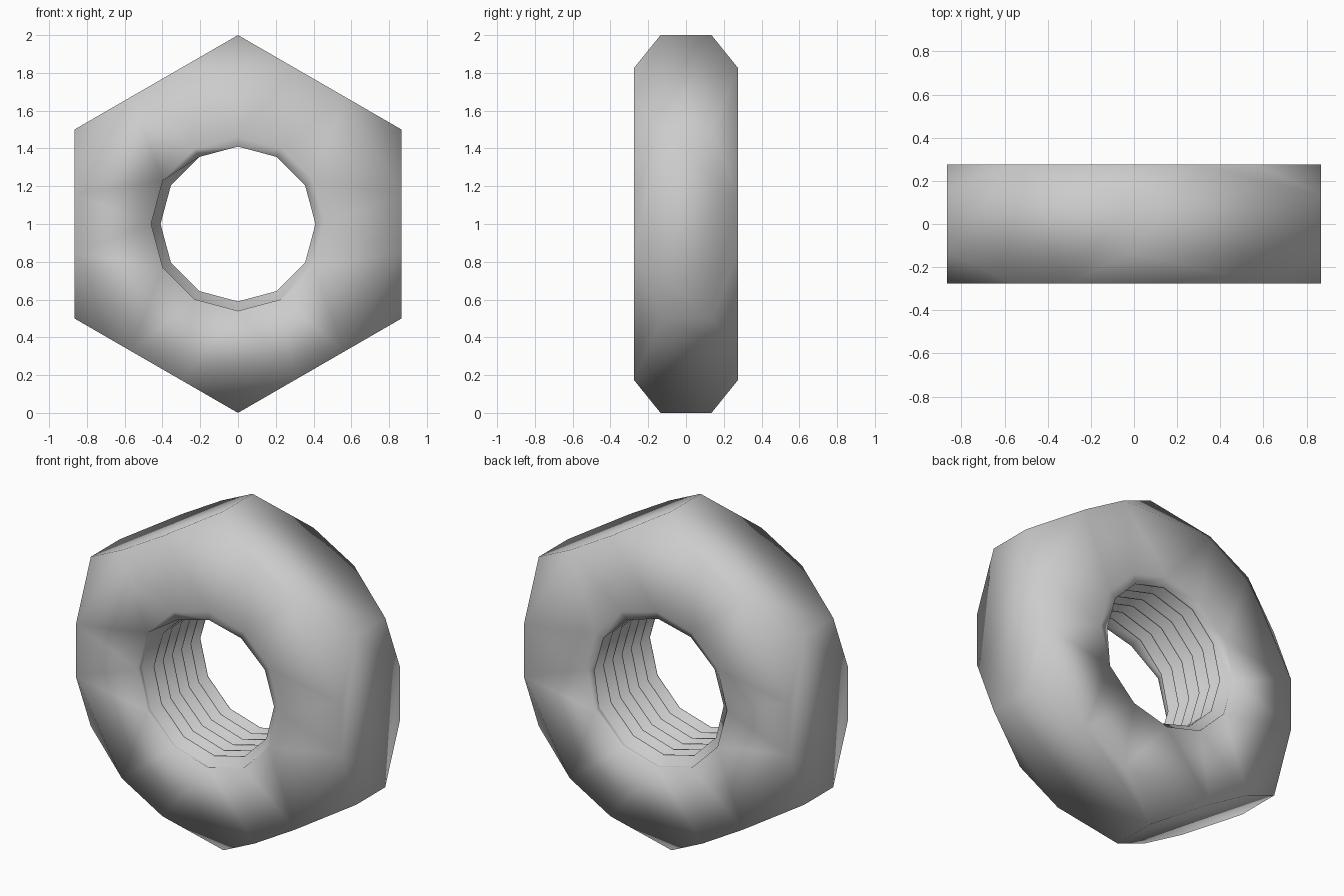
import bpy, bmesh
from math import sin, cos, pi, radians

if "Cube" in bpy.data.objects:
    bpy.data.objects.remove(bpy.data.objects["Cube"])

HALF = 0.275                 # half thickness along y
CORNER_Y = 0.135             # half length of the corner edges
ROOT, CREST = 0.46, 0.41     # thread radii
PITCH = 0.086
SEG = 12

bm = bmesh.new()


def polar(r, deg, y):
    a = radians(deg)
    return bm.verts.new((r * cos(a), y, 1 + r * sin(a)))


def face(*vs):
    bm.faces.new(vs)


# Outer hexagon: corner points and the cap points left by the corner chamfers
corner = {s: [polar(1, 30 + 60 * k, s * CORNER_Y) for k in range(6)] for s in (-1, 1)}
cap_r = cos(pi / 6) / cos(radians(10))
cap = {s: [(polar(cap_r, 60 * k - 10, s * HALF), polar(cap_r, 60 * k + 10, s * HALF))
           for k in range(6)] for s in (-1, 1)}
rim = {s: [polar(ROOT, 30 * i, s * HALF) for i in range(SEG)] for s in (-1, 1)}

for k in range(6):
    n = (k + 1) % 6
    # Octagonal wrench flat
    face(corner[-1][k - 1], cap[-1][k][0], cap[-1][k][1], corner[-1][k],
         corner[1][k], cap[1][k][1], cap[1][k][0], corner[1][k - 1])
    for s in (-1, 1):
        a, b = cap[s][k]
        c = cap[s][n][0]
        i0, i1, i2 = (rim[s][(2 * k + j) % SEG] for j in range(3))
        # Corner chamfer and cap
        face(corner[s][k], b, c)
        face(a, b, i0)
        face(b, i1, i0)
        face(b, c, i1)
        face(c, i2, i1)

# Threaded hole: a right-hand helix, clamped to the two caps
profile = [(0, CREST), (0.12, CREST), (0.5, ROOT), (0.62, ROOT)]
turns = int(2 * HALF / PITCH) + 4
rows = []
for t in range(turns):
    for dy, r in profile:
        row = []
        for i in range(SEG + 1):
            y = -HALF + PITCH * (t - 1 + dy + 0.3 - i / SEG)
            if abs(y) >= HALF - 0.004:
                y, rr = (HALF if y > 0 else -HALF), ROOT
            else:
                rr = r
            row.append(polar(rr, 360 * i / SEG, y))
        rows.append(row)
for lo, hi in zip(rows, rows[1:]):
    for i in range(SEG):
        q = (lo[i], lo[i + 1], hi[i + 1], hi[i])
        if len({tuple(round(c, 4) for c in v.co) for v in q}) > 2:
            face(*q)

bmesh.ops.remove_doubles(bm, verts=bm.verts, dist=0.0005)
bmesh.ops.delete(bm, geom=[v for v in bm.verts if not v.link_faces], context='VERTS')
bmesh.ops.recalc_face_normals(bm, faces=bm.faces)

# Smooth shading over the whole body
for f in bm.faces:
    f.smooth = True
mesh = bpy.data.meshes.new("hex_nut")
bm.to_mesh(mesh)
bm.free()
nut = bpy.data.objects.new("hex_nut", mesh)
bpy.context.collection.objects.link(nut)
